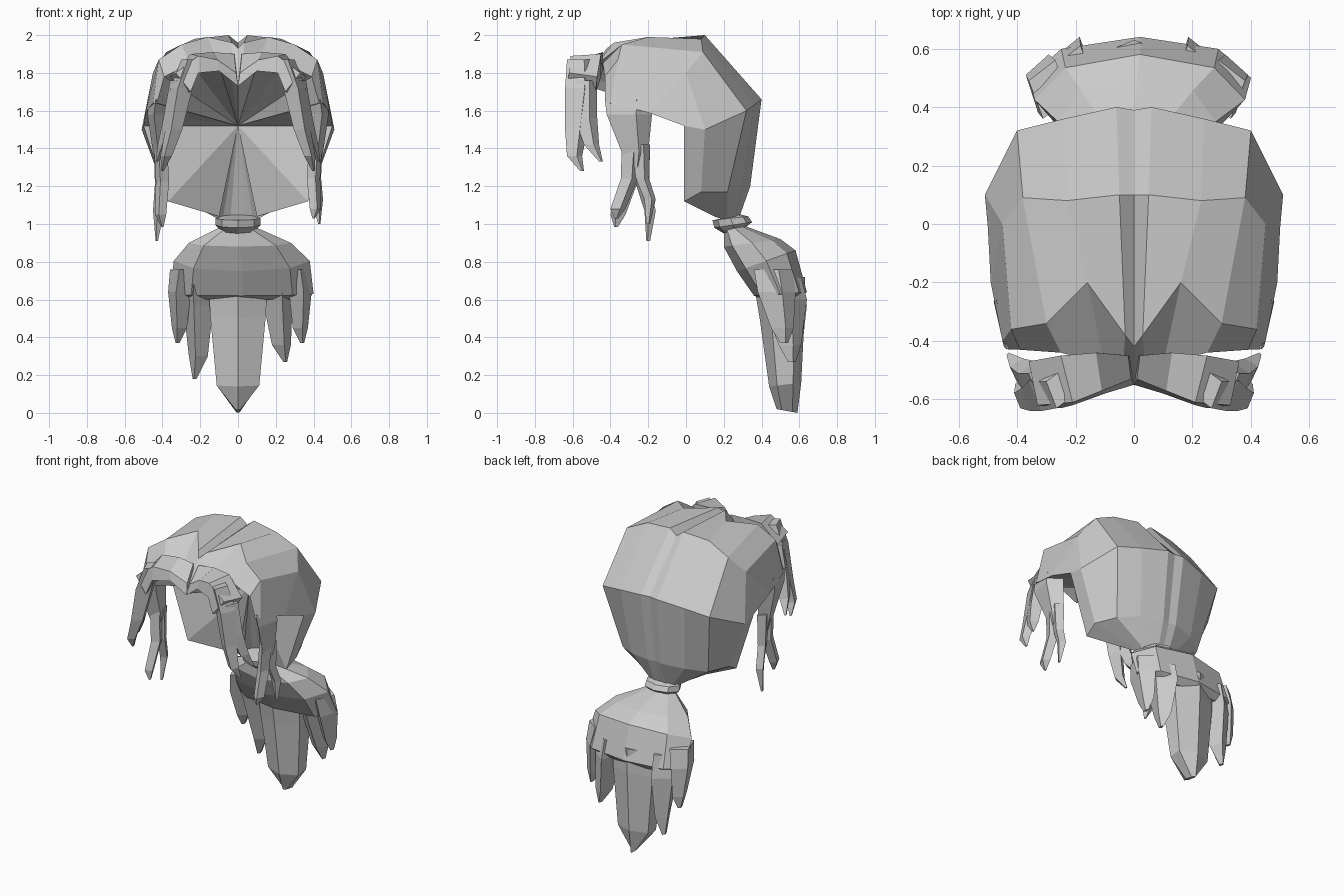
import bpy
import bmesh
from math import cos, sin, pi
from mathutils import Vector

cube = bpy.data.objects.get("Cube")
if cube:
    bpy.data.objects.remove(cube, do_unlink=True)

hair = bpy.data.materials.new("hair grey")
hair.use_nodes = True
hair.diffuse_color = (0.6, 0.6, 0.6, 1)
hair.node_tree.nodes["Principled BSDF"].inputs["Base Color"].default_value = hair.diffuse_color


def finish(name, bm):
    """Turn a bmesh into a flat shaded object with the hair colour."""
    bmesh.ops.recalc_face_normals(bm, faces=bm.faces)
    mesh = bpy.data.meshes.new(name)
    bm.to_mesh(mesh)
    bm.free()
    mesh.materials.append(hair)
    obj = bpy.data.objects.new(name, mesh)
    bpy.context.collection.objects.link(obj)
    return obj


def loft(name, rings):
    """Skin a list of closed rings and cap both ends."""
    bm = bmesh.new()
    loops = [[bm.verts.new(p) for p in ring] for ring in rings]
    count = len(loops[0])
    for a, b in zip(loops, loops[1:]):
        for i in range(count):
            j = (i + 1) % count
            bm.faces.new((a[i], a[j], b[j], b[i]))
    bm.faces.new(loops[0])
    bm.faces.new(loops[-1])
    return finish(name, bm)


def lock(name, stations, side=1, drop=0):
    """Tapered lock: each station is x, y, z, half width, half depth."""
    rings = []
    for k, (x, y, z, w, d) in enumerate(stations):
        z -= drop * k / (len(stations) - 1)
        rings.append([(side * (x + a * w), y + b * d, z)
                      for a, b in ((-1, -0.3), (0.3, -1), (1, 0.3), (-0.3, 1))])
    return loft(name, rings)


def tilted_ring(front, back, half_width, sides=8, shift=0):
    """Ring whose front and back points are given as (y, z)."""
    f, b = Vector(front), Vector(back)
    ring = []
    for i in range(sides):
        t = 2 * pi * i / sides
        y, z = (f + b) / 2 + (b - f) / 2 * cos(t)
        ring.append((shift + half_width * sin(t), y, z))
    return ring


# Scalp cap: columns run from the hairline over the crown to the nape
columns = [
    [(0, -.55, 1.74), (0, -.42, 1.93), (.01, .1, 1.96), (.01, .39, 1.66), (.01, .33, 1.2), (0, .28, 1.03)],
    [(.04, -.52, 1.79), (.03, -.38, 1.96), (.05, .1, 2), (.06, .4, 1.66), (.05, .34, 1.2), (.04, .28, 1.03)],
    [(.1, -.48, 1.84), (.16, -.2, 1.99), (.23, .08, 1.98), (.24, .36, 1.63), (.2, .3, 1.19), (.08, .26, 1.03)],
    [(.25, -.44, 1.85), (.3, -.34, 1.95), (.38, .09, 1.91), (.4, .32, 1.6), (.32, .22, 1.17), (.11, .22, 1.03)],
    [(.39, -.43, 1.78), (.42, -.36, 1.87), (.45, 0, 1.8), (.51, .1, 1.5), (.38, .08, 1.17), (.11, .18, 1.03)],
    [(.43, -.43, 1.64), (.45, -.4, 1.64), (.49, -.2, 1.59), (.5, -.01, 1.52), (.37, -.01, 1.12), (.1, .15, 1.04)],
]
bm = bmesh.new()
grid = [[bm.verts.new(p) for p in col] for col in columns]
for a, b in zip(grid, grid[1:]):
    for i in range(len(a) - 1):
        bm.faces.new((a[i], b[i], b[i + 1], a[i + 1]))
# Inner lining fans out from a point inside the head
rim = [c[0] for c in grid] + grid[-1][1:] + [c[-1] for c in reversed(grid[:-1])]
centre = bm.verts.new((0, .12, 1.52))
for a, b in zip(rim, rim[1:]):
    bm.faces.new((a, b, centre))
for v in bm.verts:
    if v.co.x < .015:
        v.co.x = 0
cap = finish("scalp_cap", bm)
mirror = cap.modifiers.new("Mirror", "MIRROR")
mirror.use_clip = True

# Fringe, temple strands and outer tail locks on both sides
for side, label in ((1, "left"), (-1, "right")):
    low = 0 if side > 0 else .09
    # Fringe sweeps out from the parting, then hangs and splits
    loft(label + "_fringe_sweep", [
        [(side * x, y, z) for x, y, z in ring] for ring in (
            ((0, -.55, 1.73), (.01, -.53, 1.8), (.02, -.45, 1.9), (.01, -.45, 1.8)),
            ((.1, -.58, 1.81), (.11, -.57, 1.87), (.13, -.44, 1.91), (.12, -.44, 1.82)),
            ((.21, -.62, 1.8), (.21, -.61, 1.89), (.25, -.45, 1.9), (.25, -.45, 1.78)),
            ((.25, -.63, 1.7), (.33, -.62, 1.8), (.36, -.47, 1.78), (.3, -.48, 1.68)))])
    lock(label + "_fringe_front", [(.25, -.56, 1.87, .05, .07), (.3, -.56, 1.72, .06, .08),
                                   (.34, -.58, 1.5, .045, .06), (.38, -.59, 1.36, .03, .04),
                                   (.4, -.55, 1.28, .006, .01)], side)
    lock(label + "_fringe_back", [(.31, -.53, 1.76, .05, .06), (.35, -.53, 1.56, .045, .06),
                                  (.39, -.5, 1.42, .035, .04), (.43, -.45, 1.33, .006, .01)], side)
    lock(label + "_temple_root", [(.42, -.3, 1.66, .05, .13), (.43, -.3, 1.58, .05, .12),
                                  (.41, -.27, 1.38, .04, .07), (.41, -.27, 1.3, .02, .04)], side)
    lock(label + "_temple_front", [(.41, -.29, 1.42, .035, .05), (.4, -.3, 1.24, .035, .045),
                                   (.41, -.36, 1.08, .03, .04), (.4, -.37, 1.03, .006, .01)],
         side, low / 2)
    lock(label + "_temple_back", [(.41, -.24, 1.42, .035, .05), (.41, -.23, 1.24, .03, .035),
                                  (.42, -.19, 1.13, .03, .03), (.43, -.2, 1, .006, .01)], side, low)
    # Outer tail locks
    edge = .01 * side
    lock(label + "_tail_outer_lock", [(.3 + edge, .46, .76, .07, .1), (.32 + edge, .48, .64, .06, .1),
                                      (.32 + edge, .51, .45, .04, .06), (.33 + edge, .52, .37, .01, .02)],
         side)
    lock(label + "_tail_inner_lock", [(.21, .48, .72, .09, .13), (.21, .52, .6, .08, .12),
                                      (.22 + edge, .55, .36, .05, .06), (.24 + edge, .56, .27, .01, .02)],
         side, low)

# Hair tie
loft("hair_tie", [tilted_ring((.19, 1.03), (.29, 1.05), .09),
                  tilted_ring((.14, 1.02), (.33, 1.04), .12),
                  tilted_ring((.15, .98), (.35, 1.01), .12),
                  tilted_ring((.2, .95), (.31, .98), .09)])

# Tail body swells out behind the tie
loft("tail_body", [tilted_ring((.2, .97), (.31, .99), .1),
                   tilted_ring((.2, .88), (.5, .92), .27, shift=.01),
                   tilted_ring((.27, .75), (.58, .86), .36, shift=.02),
                   tilted_ring((.36, .62), (.64, .64), .38, shift=.02),
                   tilted_ring((.42, .6), (.6, .6), .28, shift=.01)])

# Long centre lock, with six sides and a pointed end
loft("tail_centre_lock", [tilted_ring((.36, .68), (.63, .72), .18, 6),
                          tilted_ring((.39, .5), (.63, .56), .17, 6),
                          tilted_ring((.44, .14), (.61, .16), .13, 6),
                          tilted_ring((.48, .02), (.59, 0), .012, 6)])
